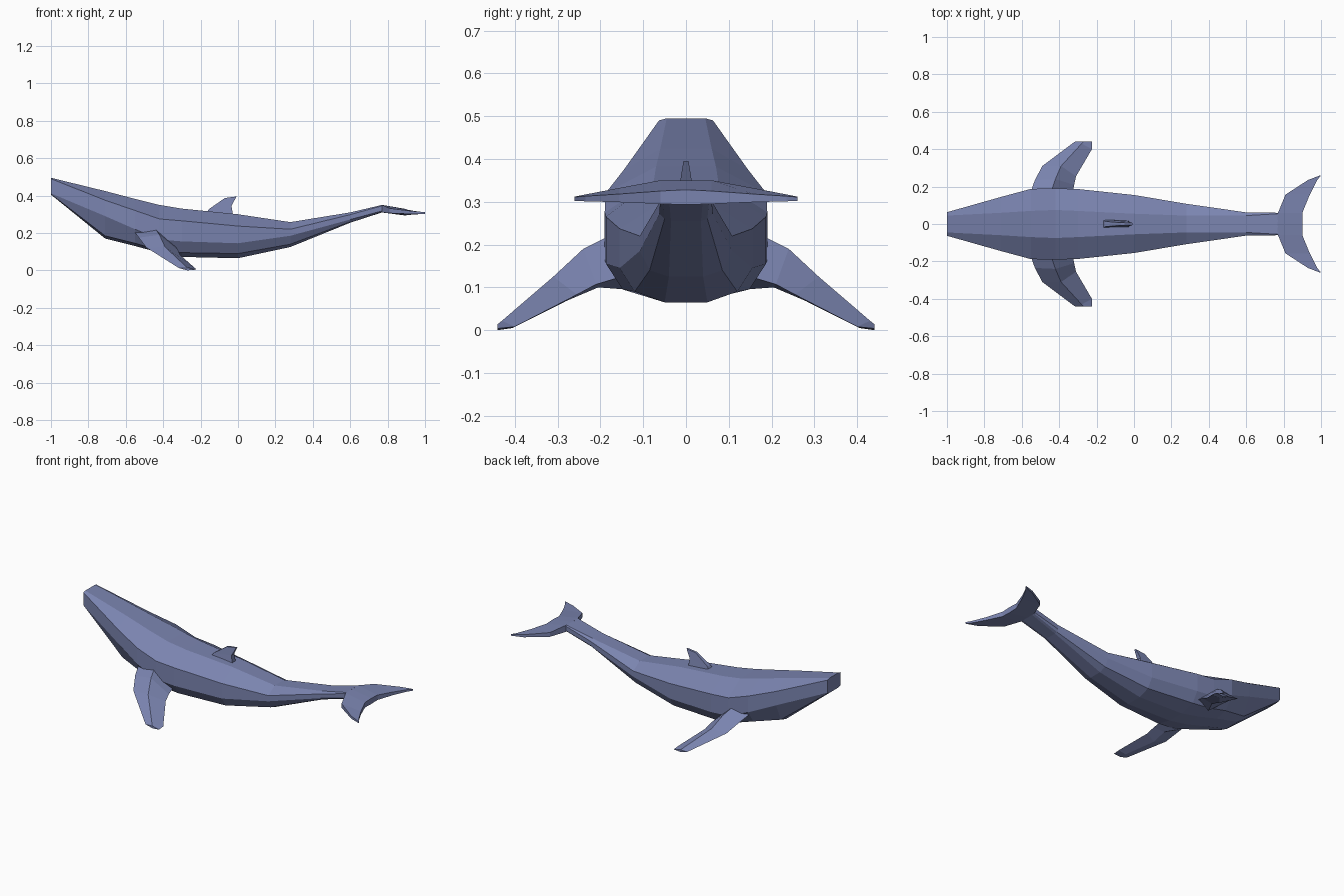
import bpy, bmesh

skin = bpy.data.materials.new("slate_blue")
skin.diffuse_color = (0.195, 0.23, 0.43, 1)


def finish(name, bm):
    """Turn a bmesh into a flat shaded part."""
    bmesh.ops.remove_doubles(bm, verts=bm.verts, dist=0.0005)
    bmesh.ops.recalc_face_normals(bm, faces=bm.faces)
    me = bpy.data.meshes.new(name)
    bm.to_mesh(me)
    bm.free()
    me.materials.append(skin)
    ob = bpy.data.objects.new(name, me)
    bpy.context.collection.objects.link(ob)
    return ob


def loft(name, rings):
    """Skin a list of closed rings and cap both ends."""
    bm = bmesh.new()
    vs = [[bm.verts.new(p) for p in r] for r in rings]
    n = len(vs[0])
    for a, b in zip(vs, vs[1:]):
        for i in range(n):
            j = (i + 1) % n
            bm.faces.new((a[i], a[j], b[j], b[i]))
    bm.faces.new(vs[0])
    bm.faces.new(vs[-1])
    return finish(name, bm)


# Body: x, then half width and height from back, flank top, flank bottom, belly side, belly
sections = [
    (-1.00, .045, .495, .063, .490, .063, .412, .055, .408, .040, .405),
    (-0.71, .060, .424, .145, .375, .145, .290, .100, .185, .050, .170),
    (-0.55, .070, .382, .188, .320, .188, .220, .135, .145, .055, .130),
    (-0.42, .075, .350, .190, .275, .190, .165, .150, .107, .055, .095),
    (-0.30, .070, .330, .187, .265, .187, .155, .148, .095, .052, .072),
    (0.00, .055, .300, .155, .237, .155, .145, .120, .090, .050, .065),
    (0.28, .045, .258, .108, .220, .108, .185, .085, .140, .040, .125),
    (0.60, .045, .310, .062, .298, .062, .272, .050, .260, .035, .255),
    (0.77, .055, .350, .060, .345, .060, .318, .055, .312, .040, .310),
]
rings = []
for x, *v in sections:
    half = list(zip(v[::2], v[1::2]))
    rings.append([(x, -y, z) for y, z in half] + [(x, y, z) for y, z in reversed(half)])
loft("body", rings)

# Tail fluke: y, leading x, trailing x, then leading top/bottom and trailing top/bottom heights
fluke = [
    (0.000, .765, .90, .350, .310, .328, .293),
    (0.060, .770, .90, .350, .310, .325, .295),
    (0.157, .810, .94, .332, .306, .318, .299),
    (0.235, .930, .98, .317, .301, .313, .301),
    (0.260, .995, 1.0, .312, .302, .311, .302),
]
stations = [(-f[0], *f[1:]) for f in reversed(fluke[1:])] + fluke
loft("tail_fluke", [[(xl, y, a), (xt, y, c), (xt, y, d), (xl, y, b)]
                    for y, xl, xt, a, b, c, d in stations])

# Pectoral fins: leading, upper, trailing and lower points for each station
flipper = [
    [(-.56, .150, .215), (-.45, .150, .235), (-.33, .150, .125), (-.42, .140, .095)],
    [(-.53, .235, .175), (-.42, .240, .190), (-.32, .210, .107), (-.39, .205, .100)],
    [(-.49, .310, .122), (-.39, .310, .125), (-.31, .255, .083), (-.38, .280, .068)],
    [(-.32, .438, .015), (-.28, .430, .022), (-.225, .40, .008), (-.28, .405, .005)],
    [(-.315, .440, .012), (-.27, .440, .014), (-.225, .44, .004), (-.27, .440, .000)],
]
for name, s in (("left_flipper", -1), ("right_flipper", 1)):
    loft(name, [[(x, s * y, z) for x, y, z in ring] for ring in flipper])

# Dorsal fin: wide base tapering to a swept back tip
loft("dorsal_fin", [
    [(-.17, -.024, .305), (-.17, .024, .305), (-.025, .018, .285), (-.025, -.018, .285)],
    [(-.155, -.014, .328), (-.155, .014, .328), (-.035, .014, .345), (-.035, -.014, .345)],
    [(-.07, -.007, .387), (-.07, .007, .387), (-.008, .006, .395), (-.008, -.006, .395)],
])
